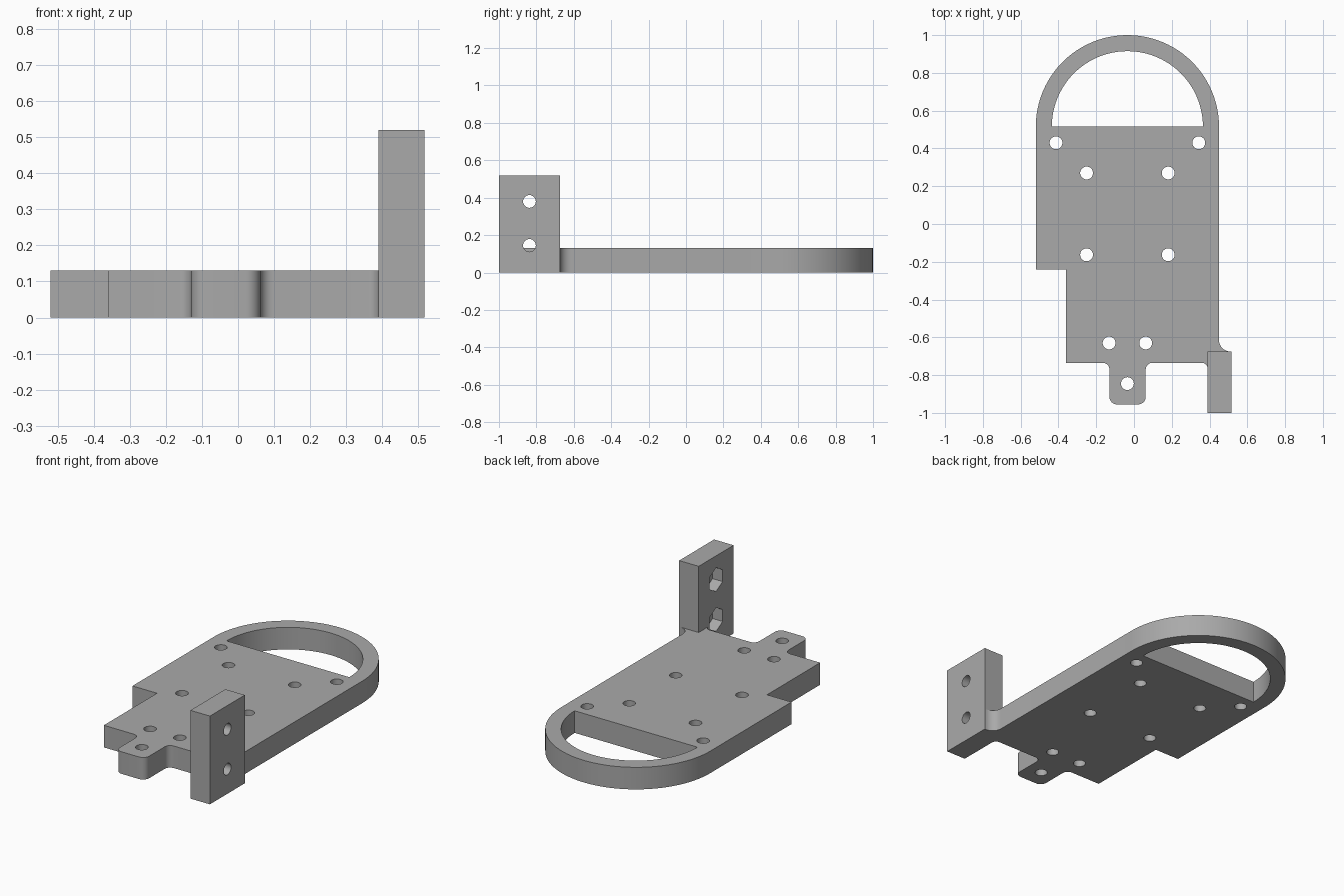
import bpy, bmesh, math
from mathutils import Matrix, Vector

cube = bpy.data.objects.get("Cube")
if cube:
    bpy.data.objects.remove(cube, do_unlink=True)

CX, ARC_Y, THICK = -0.035, 0.515, 0.13

grey = bpy.data.materials.new("plain grey")
grey.use_nodes = True
grey.diffuse_color = (0.4, 0.4, 0.4, 1)
grey.node_tree.nodes["Principled BSDF"].inputs["Base Color"].default_value = (0.4, 0.4, 0.4, 1)


def arc(x, y, r, start, end, n=8):
    angles = [math.radians(start + (end - start) * i / n) for i in range(n + 1)]
    return [(x + r * math.cos(a), y + r * math.sin(a)) for a in angles]


def prism(name, points, z0, z1):
    """Extrude a flat outline upward from z0 to z1."""
    bm = bmesh.new()
    face = bm.faces.new([bm.verts.new((x, y, z0)) for x, y in points])
    new = bmesh.ops.extrude_face_region(bm, geom=[face])["geom"]
    verts = [v for v in new if isinstance(v, bmesh.types.BMVert)]
    bmesh.ops.translate(bm, verts=verts, vec=(0, 0, z1 - z0))
    bmesh.ops.recalc_face_normals(bm, faces=bm.faces)
    mesh = bpy.data.meshes.new(name)
    bm.to_mesh(mesh)
    bm.free()
    mesh.materials.append(grey)
    obj = bpy.data.objects.new(name, mesh)
    bpy.context.collection.objects.link(obj)
    return obj


def rod_along_x(name, y, z, r, x0, x1, sides):
    """Cutter running along x, with a corner pointing up."""
    obj = prism(name, arc(0, 0, r, 0, 360, sides)[:-1], x0, x1)
    turn = Matrix(((0, 0, 1), (0, 1, 0), (-1, 0, 0))).to_4x4()
    obj.data.transform(Matrix.Translation(Vector((0, y, z))) @ turn)
    return obj


def carve(obj, cutters):
    """Cut every cutter out of obj, bake the result and drop the cutters."""
    for c in cutters:
        c.hide_render = True
        mod = obj.modifiers.new("cut", 'BOOLEAN')
        mod.operation, mod.solver, mod.object = 'DIFFERENCE', 'EXACT', c
    bpy.context.view_layer.update()
    graph = bpy.context.evaluated_depsgraph_get()
    mesh = bpy.data.meshes.new_from_object(obj.evaluated_get(graph))
    obj.modifiers.clear()
    obj.data = mesh
    for c in cutters:
        bpy.data.objects.remove(c, do_unlink=True)


# Base plate: rounded back, notched right side, front tab, filleted arm root
outline = arc(CX, ARC_Y, 0.485, 0, 180, 48)
outline += [(-0.52, -0.24), (-0.36, -0.24), (-0.36, -0.735)]
outline += arc(-0.165, -0.77, 0.035, 90, 0)
outline += arc(-0.09, -0.915, 0.04, 180, 270)
outline += arc(0.022, -0.915, 0.04, 270, 360)
outline += arc(0.097, -0.77, 0.035, 180, 90)
outline += arc(0.36, -0.765, 0.03, 90, 0)
outline += [(0.39, -0.675)]
outline += arc(0.51, -0.615, 0.06, 270, 180)
plate = prism("base_plate", outline, 0, THICK)

# Half-round handle opening and vertical screw holes
cutters = [prism("handle_cutter", arc(CX, ARC_Y, 0.4, 0, 180, 48), -0.1, 0.3)]
spots = [(CX, -0.845)]
for dx, y in ((0.378, 0.43), (0.216, 0.27), (0.216, -0.163), (0.097, -0.63)):
    spots += [(CX - dx, y), (CX + dx, y)]
for x, y in spots:
    cutters.append(prism("screw_cutter", arc(x, y, 0.034, 0, 360, 32)[:-1], -0.1, 0.3))
carve(plate, cutters)

# Upright bracket with through holes and hexagonal nut pockets on its inner side
bracket = prism("upright_bracket", [(0.39, -1), (0.517, -1), (0.517, -0.675), (0.39, -0.675)], 0, 0.52)
cutters = []
for z in (0.145, 0.38):
    cutters.append(rod_along_x("bolt_cutter", -0.837, z, 0.034, 0.3, 0.6, 32))
    cutters.append(rod_along_x("nut_cutter", -0.837, z, 0.07, 0.3, 0.455, 6))
carve(bracket, cutters)

# Smooth the curves, keep edges crisp
for obj in (plate, bracket):
    bpy.ops.object.select_all(action='DESELECT')
    obj.select_set(True)
    bpy.context.view_layer.objects.active = obj
    bpy.ops.object.shade_smooth_by_angle(angle=math.radians(30))
